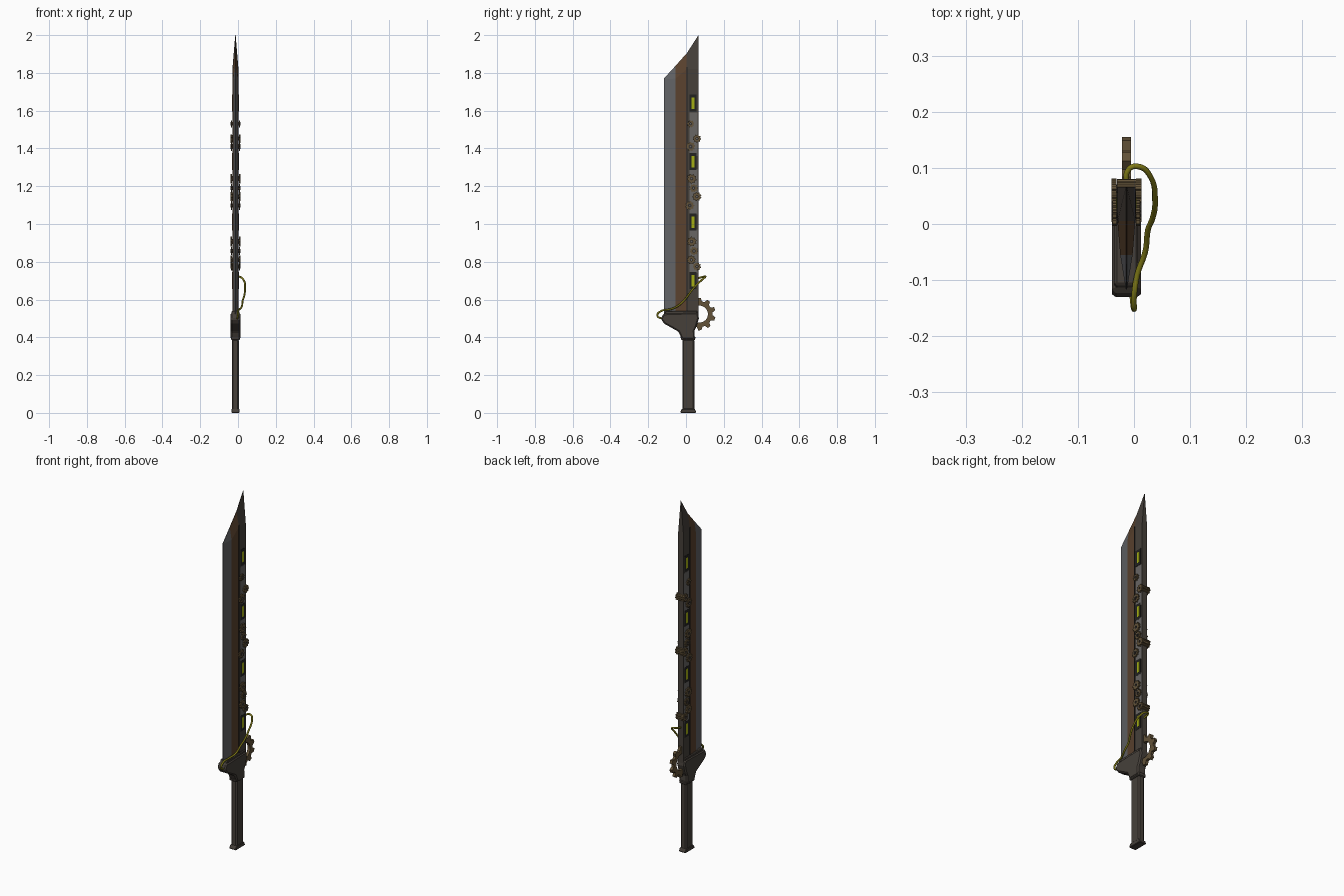
import bpy, bmesh, math
from mathutils import Vector

if "Cube" in bpy.data.objects:
    bpy.data.objects.remove(bpy.data.objects["Cube"])

CX = -0.0135  # centre plane of the sword


def mat(name, r, g, b):
    m = bpy.data.materials.new(name)
    lin = lambda c: ((c / 255 + 0.055) / 1.055) ** 2.4 if c > 10 else c / 3294
    m.diffuse_color = (lin(r), lin(g), lin(b), 1)
    m.use_nodes = True
    m.node_tree.nodes["Principled BSDF"].inputs["Base Color"].default_value = m.diffuse_color
    return m


EDGE = mat("edge steel", 98, 99, 102)
RUST = mat("rusty brown", 90, 66, 46)
DARK = mat("dark iron", 70, 64, 58)
PANEL = mat("panel grey", 104, 102, 100)
BLACK = mat("black frame", 34, 34, 32)
GLOW = mat("glowing green", 165, 175, 20)
BRASS = mat("old brass", 98, 82, 56)
CABLE = mat("yellow cable", 128, 122, 22)


def finish(name, bm, mats, bevel=0):
    bmesh.ops.recalc_face_normals(bm, faces=bm.faces)
    me = bpy.data.meshes.new(name)
    bm.to_mesh(me)
    bm.free()
    ob = bpy.data.objects.new(name, me)
    bpy.context.collection.objects.link(ob)
    for m in mats:
        me.materials.append(m)
    if bevel:
        b = ob.modifiers.new("bevel", "BEVEL")
        b.width, b.segments, b.limit_method = bevel, 1, "ANGLE"
    return ob


def prism(name, pts, half, m, bevel=0, x=CX):
    """Extrude a (y, z) profile along x."""
    bm = bmesh.new()
    f = bm.faces.new([bm.verts.new((x - half, y, z)) for y, z in pts])
    ex = bmesh.ops.extrude_face_region(bm, geom=[f])
    bmesh.ops.translate(bm, vec=(2 * half, 0, 0),
                        verts=[v for v in ex["geom"] if isinstance(v, bmesh.types.BMVert)])
    return finish(name, bm, [m], bevel)


def plate(name, y0, y1, z0, z1, half, m, x=CX):
    return prism(name, [(y0, z0), (y1, z0), (y1, z1), (y0, z1)], half, m, 0, x)


def gear(name, x, y, z, r, hole, half, teeth, m, turn=0.0):
    """Toothed ring with its axle along x."""
    bm = bmesh.new()
    n = teeth * 4
    rings = []
    for s in (-half, half):
        for inner in (False, True):
            ring = []
            for i in range(n):
                a = turn + 2 * math.pi * (i + (0.15, -0.15, 0.15, -0.15)[i % 4]) / n
                rad = hole if inner else (r if i % 4 in (1, 2) else r * 0.8)
                ring.append(bm.verts.new((x + s, y + rad * math.cos(a), z + rad * math.sin(a))))
            rings.append(ring)
    o0, i0, o1, i1 = rings
    for p, q in ((o0, i0), (i0, i1), (i1, o1), (o1, o0)):
        for i in range(n):
            j = (i + 1) % n
            bm.faces.new((p[i], p[j], q[j], q[i]))
    return finish(name, bm, [m])


# Blade: three strips (edge, rusty middle, spine) tapering to a slanted tip
bm = bmesh.new()
cols = [(-0.117, 0.001, 1.765, 1.77), (-0.055, 0.011, 1.77, 1.838),
        (0.005, 0.016, 1.82, 1.905), (0.066, 0.016, 1.82, 2.0)]
grid = {}
for s in (-1, 1):
    for c, (y, h, zs, zt) in enumerate(cols):
        for r, (z, hh) in enumerate(((0.51, h), (zs, h), (zt, 0.001))):
            grid[s, c, r] = bm.verts.new((CX + s * hh, y, z))
    for c in range(3):
        for r in range(2):
            f = bm.faces.new((grid[s, c, r], grid[s, c + 1, r], grid[s, c + 1, r + 1], grid[s, c, r + 1]))
            f.material_index = c
for r in range(2):
    for c in (0, 3):
        f = bm.faces.new((grid[-1, c, r], grid[1, c, r], grid[1, c, r + 1], grid[-1, c, r + 1]))
        f.material_index = 0 if c == 0 else 2
for c in range(3):
    for r in (0, 2):
        f = bm.faces.new((grid[-1, c, r], grid[1, c, r], grid[1, c + 1, r], grid[-1, c + 1, r]))
        f.material_index = c
finish("blade", bm, [EDGE, RUST, DARK])

# Spine details: groove line, grey panels, framed glowing windows
plate("groove_line", 0.003, 0.009, 0.53, 1.83, 0.0166, BLACK)
for z0, z1 in ((1.36, 1.59), (1.05, 1.29), (0.74, 0.97)):
    plate("spine_panel", 0.018, 0.062, z0, z1, 0.0168, PANEL)
for z in (1.64, 1.33, 1.01, 0.70):
    plate("window_frame", 0.018, 0.056, z - 0.045, z + 0.045, 0.0175, BLACK)
    plate("glow_window", 0.028, 0.046, z - 0.03, z + 0.03, 0.0182, GLOW)

# Small gears on both faces; those near the back run right through
small = [(0.024, 1.53, 0.019), (0.058, 1.452, 0.022), (0.024, 1.41, 0.025),
         (0.030, 1.24, 0.026), (0.040, 1.19, 0.022), (0.058, 1.145, 0.024),
         (0.020, 1.098, 0.024), (0.030, 0.907, 0.026), (0.042, 0.857, 0.022),
         (0.028, 0.81, 0.024), (0.058, 0.775, 0.022)]
for k, (y, z, r) in enumerate(small):
    for s in (-1, 1):
        h = 0.0045 if k % 2 else 0.0035
        gear("small_gear", CX + s * (0.0175 + h), y, z, r, r * 0.35, h, 9, BRASS, k * 0.3)
        gear("gear_hub", CX + s * 0.021, y, z, r * 0.5, r * 0.22, 0.0055, 6, DARK, k)
    if y > 0.05:
        gear("back_gear", CX, y, z, r * 0.95, r * 0.3, 0.017, 9, BRASS, k * 0.3)

# Large gear behind the guard
gear("large_gear", CX, 0.071, 0.523, 0.086, 0.045, 0.008, 10, BRASS, 0.1)

# Guard, collar, grip and pommel
prism("guard", [(-0.133, 0.497), (-0.12, 0.526), (0.0, 0.53), (0.064, 0.53), (0.068, 0.50),
                (0.055, 0.455), (0.045, 0.435), (0.047, 0.39), (-0.022, 0.39),
                (-0.04, 0.43), (-0.115, 0.472)], 0.026, DARK, 0.007)
prism("guard_top_rim", [(-0.115, 0.522), (0.06, 0.522), (0.06, 0.54), (-0.108, 0.54)], 0.021, DARK, 0.004)
prism("collar", [(-0.025, 0.385), (0.048, 0.385), (0.05, 0.405), (-0.03, 0.405)], 0.024, DARK, 0.004)
prism("grip", [(-0.019, 0.01), (0.044, 0.01), (0.044, 0.39), (-0.019, 0.39)], 0.018, DARK, 0.006)
prism("pommel", [(-0.029, 0.0), (0.053, 0.0), (0.053, 0.008), (0.046, 0.022),
                 (-0.021, 0.022), (-0.029, 0.008)], 0.021, DARK, 0.003)

# Cable looping from the spine to the guard tip
path = [(-0.012, 0.06, 0.712), (-0.009, 0.098, 0.722), (0.010, 0.102, 0.72), (0.029, 0.085, 0.705),
        (0.0375, 0.04, 0.66), (0.033, 0.01, 0.62), (0.025, -0.01, 0.595), (0.02, -0.05, 0.562),
        (0.006, -0.09, 0.547), (0.0, -0.13, 0.54), (0.0, -0.152, 0.515), (-0.004, -0.12, 0.497)]
cu = bpy.data.curves.new("cable", "CURVE")
cu.dimensions = "3D"
cu.bevel_depth, cu.bevel_resolution, cu.resolution_u = 0.005, 2, 5
cu.use_fill_caps = True
sp = cu.splines.new("BEZIER")
sp.bezier_points.add(len(path) - 1)
for p, co in zip(sp.bezier_points, path):
    p.co = Vector(co)
    p.handle_left_type = p.handle_right_type = "AUTO"
cu.materials.append(CABLE)
bpy.context.collection.objects.link(bpy.data.objects.new("cable", cu))
